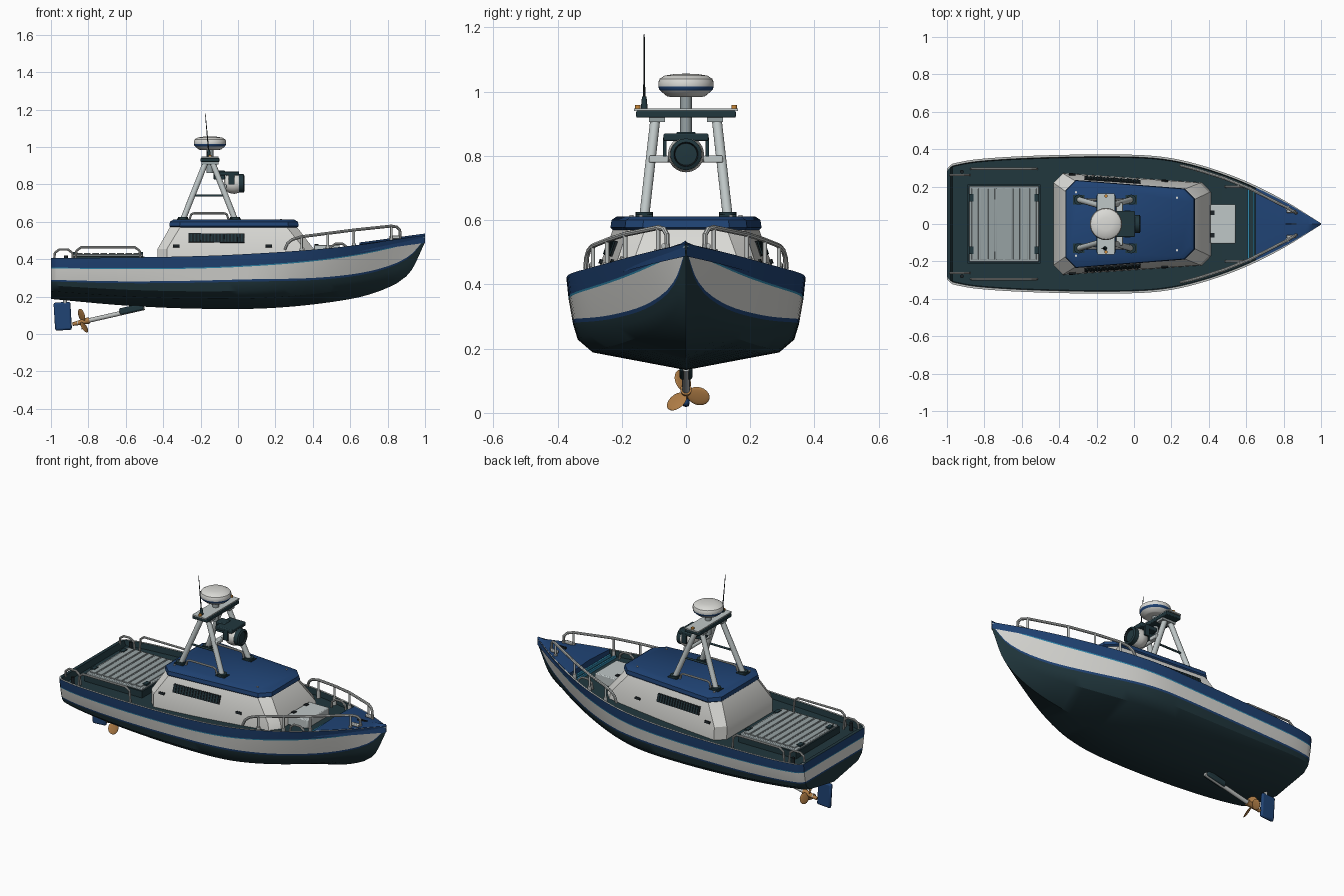
import bpy, bmesh, math
from mathutils import Matrix, Vector

if "Cube" in bpy.data.objects:
    bpy.data.objects.remove(bpy.data.objects["Cube"])

COLOURS = {
    "dark teal": (.015, .038, .047), "navy blue": (.014, .056, .175), "white": (.7, .7, .67),
    "pale grey": (.31, .36, .37), "light grey": (.52, .57, .57), "steel": (.5, .52, .51),
    "light blue": (.03, .25, .42), "bronze": (.42, .2, .06), "black": (.01, .015, .018), "amber": (.6, .25, .04)}
MATS = {}
for label, rgb in COLOURS.items():
    m = bpy.data.materials.new(label)
    m.use_nodes = True
    m.diffuse_color = (*rgb, 1)
    m.node_tree.nodes["Principled BSDF"].inputs["Base Color"].default_value = (*rgb, 1)
    MATS[label] = m
made = []


def finish(name, bm, mats, M=None, bevel=0):
    bmesh.ops.recalc_face_normals(bm, faces=bm.faces)
    me = bpy.data.meshes.new(name)
    bm.to_mesh(me)
    bm.free()
    ob = bpy.data.objects.new(name, me)
    bpy.context.collection.objects.link(ob)
    for label in mats.split(","):
        me.materials.append(MATS[label])
    if M:
        ob.matrix_world = M
    if bevel:
        b = ob.modifiers.new("bevel", "BEVEL")
        b.width, b.segments = bevel, 2
    made.append(ob)


def box(name, mat, at, size, turn=Matrix(), bevel=0):
    bm = bmesh.new()
    bmesh.ops.create_cube(bm, size=1)
    bmesh.ops.scale(bm, vec=size, verts=bm.verts)
    finish(name, bm, mat, Matrix.Translation(at) @ turn, bevel)


def rod(name, mat, p, q, r, r2=None, seg=16):
    p, q = Vector(p), Vector(q)
    bm = bmesh.new()
    bmesh.ops.create_cone(bm, cap_ends=True, segments=seg, radius1=r,
                          radius2=r if r2 is None else r2, depth=(q - p).length)
    turn = (q - p).to_track_quat("Z", "Y").to_matrix().to_4x4()
    finish(name, bm, mat, Matrix.Translation((p + q) / 2) @ turn)


def lathe(name, mats, profile, M, bands=(), seg=32):
    # profile of (radius, height), spun round local z
    bm = bmesh.new()
    rings = [[bm.verts.new((r * math.cos(a), r * math.sin(a), z)) for a in
              (math.tau * k / seg for k in range(seg))] for r, z in profile]
    for i in range(len(rings) - 1):
        for k in range(seg):
            n = (k + 1) % seg
            f = bm.faces.new((rings[i][k], rings[i][n], rings[i + 1][n], rings[i + 1][k]))
            f.material_index = int(i in bands)
    bm.faces.new(rings[0])
    bm.faces.new(rings[-1])
    finish(name, bm, mats, M)


def tube(name, mat, pts, r):
    cu = bpy.data.curves.new(name, "CURVE")
    cu.dimensions, cu.bevel_depth, cu.bevel_resolution, cu.use_fill_caps = "3D", r, 2, True
    sp = cu.splines.new("POLY")
    sp.points.add(len(pts) - 1)
    for pt, co in zip(sp.points, pts):
        pt.co = (*co, 1)
    tmp = bpy.data.objects.new(name, cu)
    bpy.context.collection.objects.link(tmp)
    me = bpy.data.meshes.new_from_object(tmp.evaluated_get(bpy.context.evaluated_depsgraph_get()))
    bpy.data.objects.remove(tmp)
    bm = bmesh.new()
    bm.from_mesh(me)
    finish(name, bm, mat)


def curve(table):
    # smooth interpolation through (x, value) pairs
    def slope(i):
        a, b = table[max(i - 1, 0)], table[min(i + 1, len(table) - 1)]
        return (b[1] - a[1]) / (b[0] - a[0])

    def f(x):
        i = max(k for k in range(len(table) - 1) if k == 0 or table[k][0] <= x)
        (a, u), (b, v) = table[i], table[i + 1]
        h, t = b - a, (x - a) / (b - a)
        return ((1 + 2 * t) * (1 - t) ** 2 * u + t * (1 - t) ** 2 * h * slope(i)
                + t * t * (3 - 2 * t) * v - t * t * (1 - t) * h * slope(i + 1))
    return f


beam = curve([(-1, .295), (-.97, .322), (-.8, .35), (-.4, .369), (0, .37), (.2, .352), (.4, .302),
              (.6, .228), (.8, .128), (1, .004)])
sheer = curve([(-1, .405), (-.4, .412), (0, .425), (.5, .46), (1, .525)])
keel = curve([(-1, .187), (-.6, .152), (-.2, .135), (.2, .14), (.6, .187), (.8, .247), (.92, .33), (1, .49)])
water = curve([(-1, .43), (0, .5), (.5, .43), (.8, .42), (1, .48)])
band = curve([(-1, .77), (0, .79), (.6, .82), (1, .88)])
fullness = [(0, 0), (.19, .78), (.33, .905), (.5, .945), (.8, .985), (1, 1)]


def section(x):
    hb, zs, zk = beam(x), sheer(x), keel(x)
    b = max(x, 0) ** 2.2
    pts = []
    for t in (0, .19, .33, water(x), water(x) + .04, band(x) - .02, band(x), 1):
        i = max(k for k in range(5) if fullness[k][0] <= t)
        (a, u), (c, v) = fullness[i:i + 2]
        full = u + (v - u) * (t - a) / (c - a)
        pts.append((x, hb * ((1 - b) * full + b * t), zk + t * (zs - zk)))
    drop = .035 if -.975 < x < .99 else 0
    pts.append((x, max(hb - .012, hb * .6), zs))
    pts.append((x, max(hb - .016, hb * .5), zs - drop))
    pts.append((x, 0, zs - drop))
    return pts


# Hull: lofted sections, coloured by strake, with a steel gunwale cap
stations = [-1, -.99, -.98, -.97, -.95] + [-.9 + .05 * i for i in range(37)] + [.93, .95, .97, .985, 1]
strake = [0, 0, 0, 1, 2, 3, 1, 4, 0, 0]
bm = bmesh.new()
rows = []
for x in stations:
    half = section(x)
    rows.append([bm.verts.new(p) for p in half] + [bm.verts.new((p[0], -p[1], p[2])) for p in half[-2:0:-1]])
n = len(rows[0])
for a, b in zip(rows, rows[1:]):
    for j in range(n):
        k = (j + 1) % n
        bm.faces.new((a[j], a[k], b[k], b[j])).material_index = strake[min(j, n - 1 - j)]
for j in range(7):
    ring = [rows[0][j], rows[0][j + 1], rows[0][n - j - 1]] + ([rows[0][n - j]] if j else [])
    bm.faces.new(ring).material_index = strake[j]
finish("hull", bm, "dark teal,navy blue,white,light blue,steel")

# Foredeck with a slight crown
bm = bmesh.new()
rows = []
for x in [.65 + .035 * i for i in range(11)]:
    y, z = beam(x) * .95 - .001, sheer(x) + .002
    rows.append([bm.verts.new(p) for p in
                 ((x, -y, z - .04), (x, -y, z), (x, 0, z + .01), (x, y, z), (x, y, z - .04))])
for a, b in zip(rows, rows[1:]):
    for j in range(4):
        bm.faces.new((a[j], a[j + 1], b[j + 1], b[j]))
bm.faces.new(rows[0])
finish("foredeck", bm, "navy blue")
for x in (.612, .64):
    box("foredeck_trim", "light blue", (x, 0, sheer(x) - .028), (.01, 2 * beam(x) - .05, .016))
box("bow_fairlead", "black", (.84, 0, .517), (.06, .008, .012))


# Cabin and roof: stacked eight-sided rings
def stack(name, mat, rings):
    bm = bmesh.new()
    loops = []
    for z, xa, xb, ya, yb, c in rings:
        side = [(xa, ya - c), (xa + c, ya), (xb - c, yb), (xb, yb - c)]
        loops.append([bm.verts.new((x, y, z)) for x, y in side + [(x, -y) for x, y in side[::-1]]])
    for a, b in zip(loops, loops[1:]):
        for j in range(8):
            bm.faces.new((a[j], a[j - 1], b[j - 1], b[j]))
    bm.faces.new(loops[0])
    bm.faces.new(loops[-1])
    finish(name, bm, mat)


stack("cabin", "white", [(.37, -.43, .42, .272, .222, .05), (.455, -.43, .405, .27, .22, .05),
                         (.578, -.36, .31, .225, .18, .055)])
stack("roof", "navy blue", [(.57, -.36, .315, .228, .184, .055), (.577, -.367, .325, .235, .19, .055),
                            (.6, -.364, .32, .232, .187, .055), (.612, -.345, .3, .215, .17, .055)])


def on_side(name, mat, x, z, s, size):
    # box lying on the sloping cabin side
    y = .2325 - .07 * (x + .115) - .34 * (z - .512)
    ax, up = Vector((1, -s * .07, 0)).normalized(), Vector((0, -s * .34, 1)).normalized()
    box(name, mat, (x, s * y, z), size, Matrix((ax, up.cross(ax), up)).transposed().to_4x4())


for s in (1, -1):
    # Side grilles and handles
    on_side("grille", "black", -.115, .512, s, (.3, .012, .05))
    for i in range(16):
        on_side("grille_slat", "dark teal", -.25 + i * .018, .512, s, (.008, .02, .042))
    for x in (.165, -.33):
        on_side("cabin_latch", "black", x, .47, s, (.035, .016, .014))

    # Bow rail
    path = [(.25, .45), (.265, .485), (.29, .505), (.34, .52), (.48, .538), (.62, .556),
            (.82, .577), (.85, .572), (.865, .555), (.868, .508)]
    tube("bow_rail", "steel", [(x, s * (beam(x) - .03), z) for x, z in path], .008)
    for x, z in path[3:7]:
        y, low = s * (beam(x) - .03), sheer(x) - (.036 if x < .65 else .005)
        rod("bow_stanchion", "steel", (x, y, low), (x, y, z), .0065)
        rod("stanchion_foot", "steel", (x, y, low), (x, y, sheer(x) + .01), .011)

    # Deck rails
    for x0, x1, y, z in ((-.87, -.52, .295, .463), (-.985, -.88, .262, .452), (.49, .59, .2, .482)):
        low = sheer(x0) - .03
        tube("deck_rail", "steel", [(x0, s * y, low), (x0 + .006, s * y, z - .018), (x0 + .03, s * y, z),
                                    (x1 - .03, s * y, z), (x1 - .006, s * y, z - .018), (x1, s * y, low)], .0065)
    box("bow_cleat", "steel", (.84, s * .068, .518), (.05, .016, .018), bevel=.004)
    rod("stern_bollard", "black", (-.92, s * .28, .37), (-.92, s * .28, .42), .01)

    # Mast legs, feet and braces
    for x in (-.295, -.015):
        rod("mast_leg", "light grey", (x, s * .13, .61), (-.155 + (x + .155) * .12, s * .095, .92), .0155)
        rod("mast_foot", "dark teal", (x, s * .13, .608), (x, s * .13, .626), .027)
        box("mast_pad", "dark teal", (x, s * .13, .613), (.06, .05, .008))
    rod("mast_side_brace", "dark teal", (-.235, s * .115, .74), (-.075, s * .115, .74), .006)
    box("lamp_arm", "light grey", (-.075, s * .085, .79), (.03, .06, .022), bevel=.004)
    box("yoke_arm", "dark teal", (-.035, s * .066, .828), (.03, .01, .06))
    box("platform_bracket", "pale grey", (-.15, s * .09, .913), (.09, .05, .014))
    rod("platform_light", "amber", (-.15, s * .15, .945), (-.15, s * .15, .958), .009)
    tube("roof_rail", "steel", [(-.26, s * .13, .61), (-.25, s * .13, .64), (-.235, s * .13, .646),
                                (-.075, s * .13, .646), (-.06, s * .13, .64), (-.05, s * .13, .61)], .006)
    for x, y in ((-.31, .17), (.23, .14)):
        rod("roof_stud", "white", (x, s * y, .608), (x, s * y, .616), .006)

# Mast platform, radar and aerial
box("mast_platform", "dark teal", (-.15, 0, .93), (.1, .31, .022), bevel=.004)
box("platform_top", "light grey", (-.15, 0, .944), (.09, .325, .008))
rod("radar_post", "pale grey", (-.15, 0, .86), (-.15, 0, .99), .018)
lathe("radar_dome", "white,navy blue",
      [(.05, .984), (.06, .986), (.08, 1.003), (.084, 1.008), (.086, 1.016), (.086, 1.03), (.082, 1.04),
       (.066, 1.05), (.035, 1.055), (.003, 1.056)], Matrix.Translation((-.15, 0, 0)), bands=(2, 3))
rod("aerial_base", "dark teal", (-.155, -.13, .945), (-.157, -.13, .985), .011, .007)
rod("aerial", "black", (-.157, -.13, .98), (-.175, -.13, 1.18), .0035, .0015, 8)

# Searchlight
facing = Matrix.Translation((0, 0, .805)) @ Matrix.Rotation(math.pi / 2, 4, "Y")
lathe("searchlight_body", "white", [(.02, -.075), (.04, -.065), (.052, -.045), (.056, -.02), (.05, .005)], facing)
lathe("searchlight_rim", "dark teal,black", [(.044, 0), (.049, .004), (.049, .03), (.038, .036), (.034, .024),
                                             (.002, .026)], facing, bands=(3,))
box("searchlight_yoke", "dark teal", (-.05, 0, .858), (.11, .14, .024), bevel=.005)
box("searchlight_mount", "dark teal", (-.1, 0, .85), (.06, .06, .05), bevel=.005)
rod("mast_cross_brace", "light grey", (-.085, -.112, .79), (-.085, .112, .79), .01)

# Aft slatted hatch
box("hatch_base", "dark teal", (-.695, 0, .395), (.39, .42, .04))
box("hatch_lid", "pale grey", (-.695, 0, .421), (.375, .405, .014), bevel=.004)
for i in range(8):
    box("hatch_slat", "pale grey", (-.85 + i * .0443, 0, .43), (.036, .38, .006), bevel=.002)
for x in (-.87, -.52):
    for y in (-.14, .14):
        box("hatch_hinge", "dark teal", (x, y, .431), (.025, .04, .012))

# Forward locker
box("locker", "light grey", (.475, 0, .447), (.135, .21, .06), bevel=.005)
for y in (-.06, .06):
    box("locker_hinge", "black", (.42, y, .478), (.02, .025, .006))

# Rudder, shaft and propeller
box("rudder", "navy blue", (-.937, 0, .095), (.09, .022, .15), Matrix.Rotation(-.06, 4, "Y"), .01)
rod("rudder_stock", "steel", (-.925, 0, .15), (-.925, 0, .2), .01)
rod("shaft", "steel", (-.86, 0, .058), (-.5, 0, .14), .012)
tilt = Matrix.Rotation(-.22, 4, "Y")
box("shaft_fairing", "dark teal", (-.57, 0, .133), (.13, .04, .035), tilt, .008)
rod("propeller_hub", "bronze", (-.795, 0, .073), (-.885, 0, .052), .018, .009)
for k in range(3):
    bm = bmesh.new()
    bmesh.ops.create_uvsphere(bm, u_segments=16, v_segments=10, radius=1)
    bmesh.ops.scale(bm, vec=(.005, .03, .036), verts=bm.verts)
    spin = Matrix.Rotation(math.tau * k / 3 + .25, 4, "X")
    finish("propeller_blade", bm, "bronze", Matrix.Translation((-.828, 0, .063)) @ tilt @ spin
           @ Matrix.Translation((0, 0, .04)) @ Matrix.Rotation(.6, 4, "Z"))

# Smooth shading with sharp edges kept
bpy.ops.object.select_all(action="DESELECT")
for ob in made:
    ob.select_set(True)
bpy.context.view_layer.objects.active = made[0]
bpy.ops.object.shade_smooth_by_angle(angle=math.radians(32))
